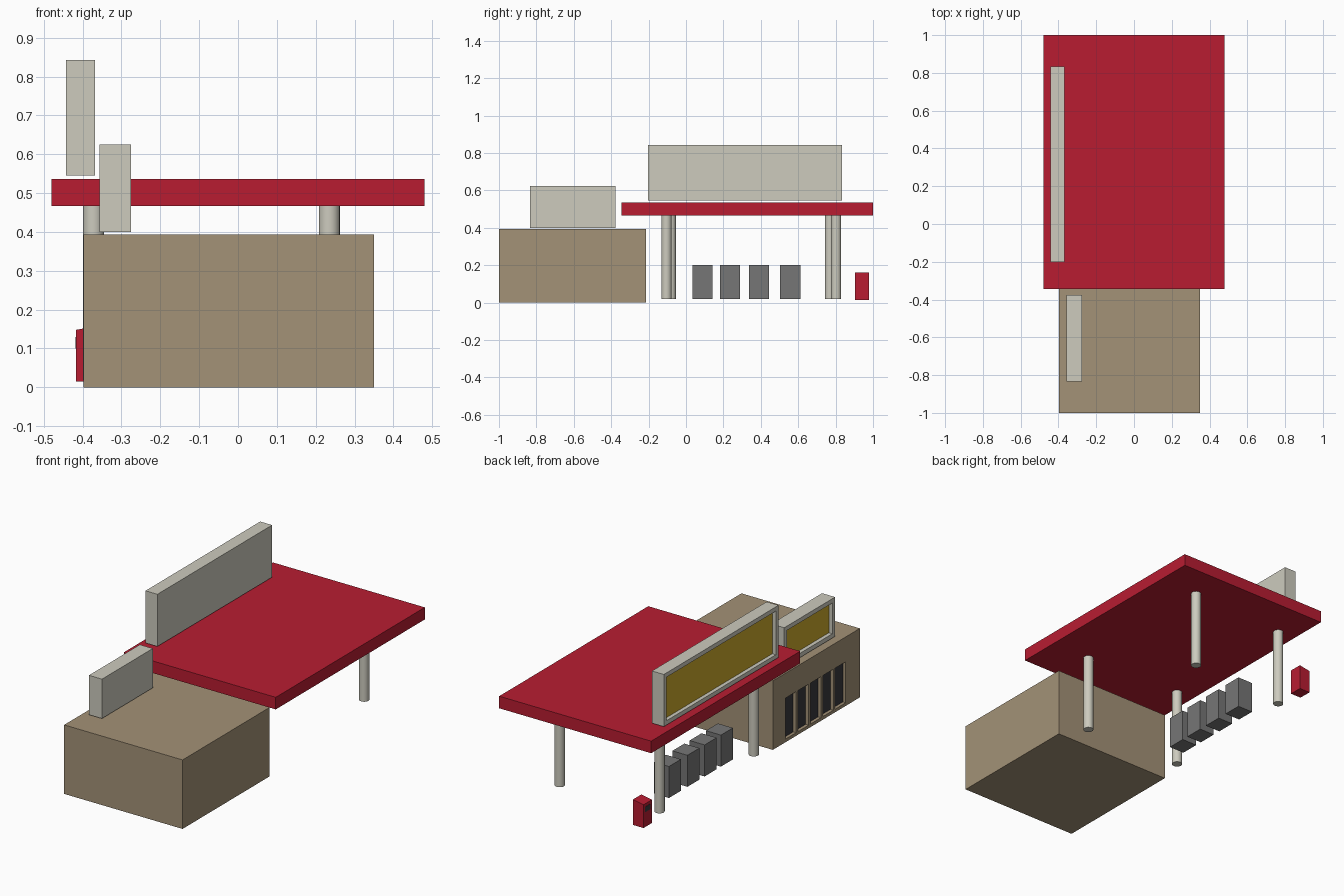
import bpy, bmesh
from mathutils import Vector

if "Cube" in bpy.data.objects:
    bpy.data.objects.remove(bpy.data.objects["Cube"])


def material(name, rgb):
    m = bpy.data.materials.new(name)
    m.diffuse_color = (*rgb, 1)
    m.use_nodes = True
    m.node_tree.nodes["Principled BSDF"].inputs["Base Color"].default_value = m.diffuse_color
    return m


RED = material("red_paint", (0.48, 0.012, 0.031))
TAN = material("tan_wall", (0.367, 0.287, 0.184))
CREAM = material("cream_metal", (0.61, 0.597, 0.515))
YELLOW = material("sign_panel", (0.60, 0.40, 0.025))
GREY = material("pump_grey", (0.18, 0.18, 0.18))
DARK = material("dark_glass", (0.04, 0.04, 0.047))


def finish(name, bm, *mats):
    bmesh.ops.recalc_face_normals(bm, faces=bm.faces)
    me = bpy.data.meshes.new(name)
    bm.to_mesh(me)
    bm.free()
    ob = bpy.data.objects.new(name, me)
    bpy.context.collection.objects.link(ob)
    for m in mats:
        me.materials.append(m)
    return ob


def add_box(bm, x, y, z):
    """Add a box given as (min, max) ranges."""
    verts = bmesh.ops.create_cube(bm, size=1)["verts"]
    for v in verts:
        v.co = Vector([r[0] if c < 0 else r[1] for c, r in zip(v.co, (x, y, z))])
    return verts


def box(name, x, y, z, mat):
    bm = bmesh.new()
    add_box(bm, x, y, z)
    return finish(name, bm, mat)


def recess_left(bm, border, depth):
    """Inset the -x face and push it inwards, giving it material slot 1."""
    bm.normal_update()
    face = min(bm.faces, key=lambda f: f.normal.x)
    bmesh.ops.inset_individual(bm, faces=[face], thickness=border)
    inner = bmesh.ops.extrude_discrete_faces(bm, faces=[face])["faces"][0]
    bmesh.ops.translate(bm, verts=inner.verts, vec=(depth, 0, 0))
    bmesh.ops.remove_doubles(bm, verts=bm.verts, dist=1e-5)
    # bridge the inset border to the sunken panel
    loose = [e for e in bm.edges if len(e.link_faces) == 1]
    if loose:
        bmesh.ops.bridge_loops(bm, edges=loose)
    inner.material_index = 1


def sign(name, x, y, z):
    bm = bmesh.new()
    add_box(bm, x, y, z)
    recess_left(bm, 0.035, 0.022)
    return finish(name, bm, CREAM, YELLOW)


# Shop building with five tall windows cut into its left wall
shop = box("shop_building", (-0.398, 0.35), (-1, -0.215), (0, 0.394), TAN)
bm_cut, bm_glass = bmesh.new(), bmesh.new()
for i in range(5):
    y0 = -0.33 - i * 0.112
    span = (y0 - 0.095, y0)
    add_box(bm_cut, (-0.45, -0.378), span, (0.018, 0.252))
    add_box(bm_glass, (-0.380, -0.376), span, (0.018, 0.252))
cutter = finish("window_cutter", bm_cut)
cutter.hide_render = True
cutter.hide_set(True)
finish("shop_windows", bm_glass, DARK)
cut = shop.modifiers.new("windows", "BOOLEAN")
cut.object = cutter
cut.operation = "DIFFERENCE"
cut.solver = "EXACT"

# Canopy roof
box("canopy", (-0.48, 0.48), (-0.345, 1), (0.467, 0.536), RED)

# Framed signs, recessed on the left side
sign("canopy_sign", (-0.443, -0.368), (-0.202, 0.833), (0.545, 0.843))
sign("shop_sign", (-0.357, -0.275), (-0.835, -0.376), (0.40, 0.625))

# Round canopy columns
columns = {"front_right": (0.235, -0.104), "front_left": (-0.372, -0.081),
           "back_right": (0.235, 0.803), "back_left": (-0.372, 0.77)}
for label, (x, y) in columns.items():
    bpy.ops.mesh.primitive_cylinder_add(vertices=20, radius=0.027, depth=0.449,
                                        location=(x, y, 0.2435))
    ob = bpy.context.object
    ob.name = label + "_column"
    ob.data.materials.append(CREAM)
    bpy.ops.object.shade_smooth_by_angle()

# Row of fuel pumps
for i, y in enumerate((0.034, 0.181, 0.336, 0.503)):
    box(f"pump_{i + 1}", (-0.32, -0.225), (y, y + 0.108), (0.02, 0.2), GREY)

# Red kiosk with a sloping top and a small dark slot
bm = bmesh.new()
for v in add_box(bm, (-0.417, -0.35), (0.904, 0.979), (0.015, 0.16)):
    if v.co.z > 0.1 and v.co.x < -0.4:
        v.co.z = 0.148
finish("kiosk", bm, RED)
box("kiosk_slot", (-0.418, -0.412), (0.918, 0.965), (0.10, 0.13), DARK)
